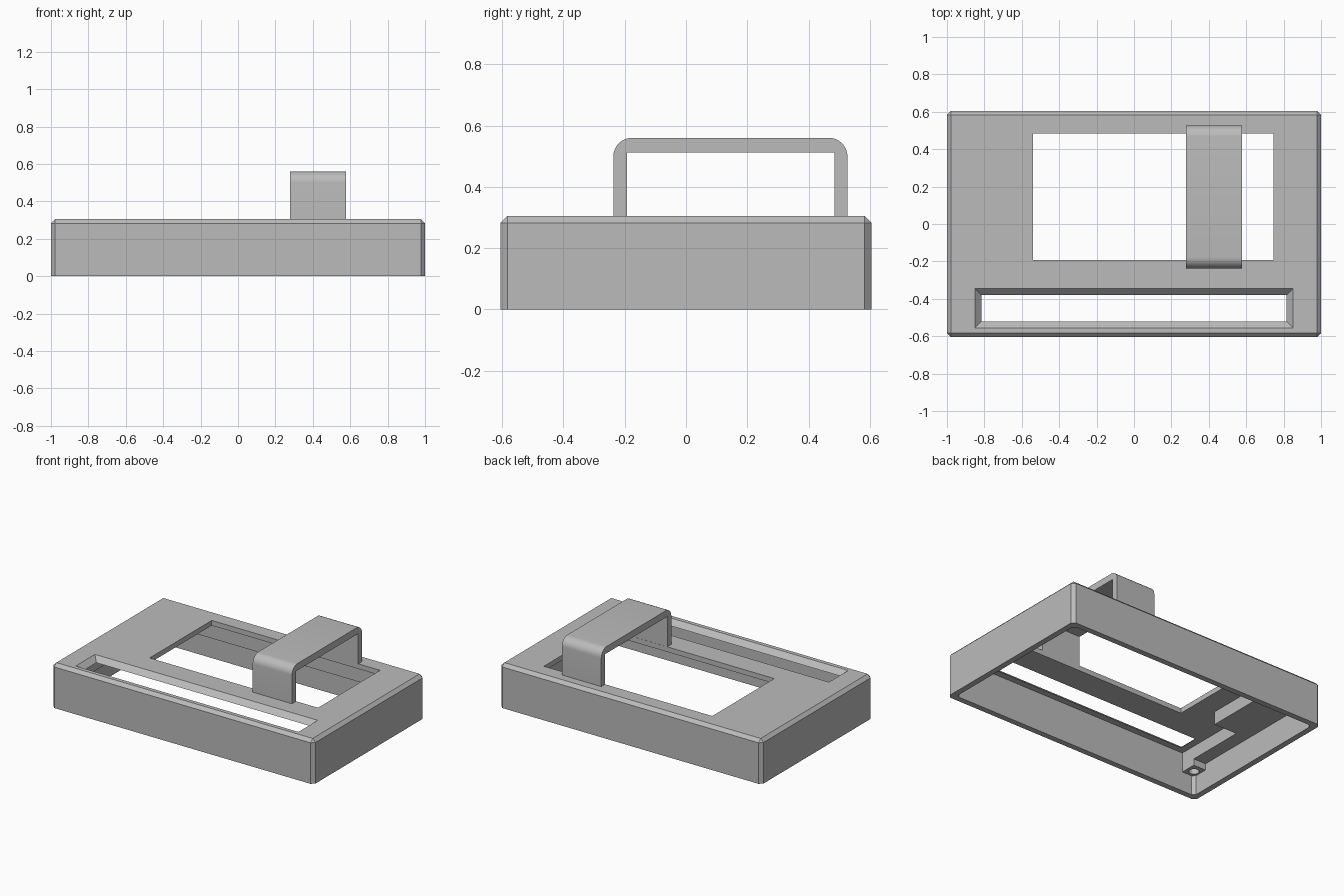
import bpy
import bmesh
import math
from mathutils import Vector

if "Cube" in bpy.data.objects:
    bpy.data.objects.remove(bpy.data.objects["Cube"], do_unlink=True)

# Single plain grey plastic
grey = bpy.data.materials.new("grey_plastic")
grey.use_nodes = True
colour = (0.5, 0.5, 0.5, 1)
grey.diffuse_color = colour
grey.node_tree.nodes["Principled BSDF"].inputs["Base Color"].default_value = colour

WALL, TOP, PLATE = 0.04, 0.305, 0.035
HALF_X, HALF_Y = 1.0, 0.605
CEILING = TOP - PLATE
IN_X, IN_Y = HALF_X - WALL, HALF_Y - WALL


def finish(name, bm):
    bmesh.ops.recalc_face_normals(bm, faces=bm.faces)
    mesh = bpy.data.meshes.new(name)
    bm.to_mesh(mesh)
    bm.free()
    mesh.materials.append(grey)
    obj = bpy.data.objects.new(name, mesh)
    bpy.context.collection.objects.link(obj)
    return obj


def box(name, x, y, z, chamfer=0, top_chamfer=False, flare=0):
    """Box from (low, high) ranges; flare widens the top all round."""
    bm = bmesh.new()
    bmesh.ops.create_cube(bm, size=1)
    for v in bm.verts:
        spread = flare if v.co.z > 0 else 0
        v.co = Vector((
            x[0] - spread if v.co.x < 0 else x[1] + spread,
            y[0] - spread if v.co.y < 0 else y[1] + spread,
            z[0] if v.co.z < 0 else z[1]))
    if chamfer:
        edges = []
        for e in bm.edges:
            a, b = e.verts
            upright = abs(a.co.z - b.co.z) > 0.01
            on_top = min(a.co.z, b.co.z) > z[1] - 0.01
            if upright or (on_top and top_chamfer):
                edges.append(e)
        bmesh.ops.bevel(bm, geom=edges, offset=chamfer, segments=1,
                        affect='EDGES', profile=0.5)
    return finish(name, bm)


def cylinder(name, x, y, z, radius):
    bm = bmesh.new()
    bmesh.ops.create_cone(bm, cap_ends=True, segments=24, radius1=radius,
                          radius2=radius, depth=z[1] - z[0])
    bmesh.ops.translate(bm, verts=bm.verts, vec=(x, y, sum(z) / 2))
    return finish(name, bm)


def cut(target, cutter):
    cutter.hide_render = True
    mod = target.modifiers.new("cut", 'BOOLEAN')
    mod.operation, mod.solver, mod.object = 'DIFFERENCE', 'EXACT', cutter
    bpy.context.view_layer.objects.active = target
    bpy.ops.object.modifier_apply(modifier=mod.name)
    bpy.data.objects.remove(cutter, do_unlink=True)


# Housing: chamfered shell, open underneath
housing = box("housing", (-HALF_X, HALF_X), (-HALF_Y, HALF_Y), (0, TOP),
              chamfer=0.022, top_chamfer=True)
cut(housing, box("cavity", (-IN_X, IN_X), (-IN_Y, IN_Y), (-0.1, CEILING), chamfer=0.02))
cut(housing, box("window_cutter", (-0.54, 0.745), (-0.192, 0.485), (0.2, 0.4)))

# Long slot with sloping sides, extended past both plate faces
over = 0.01
cut(housing, box("slot_cutter", (-0.815 + over, 0.815 - over),
                 (-0.52 + over, -0.38 - over), (CEILING - over, TOP + over),
                 flare=PLATE + 2 * over))

# Handle: bent strap standing on the window edges
front, back, crown, bend = -0.237, 0.527, 0.56, 0.06
profile = [(front, TOP - 0.005)]
for centre, start in ((front + bend, math.pi), (back - bend, math.pi / 2)):
    for i in range(9):
        a = start - i * math.pi / 16
        profile.append((centre + bend * math.cos(a), crown - bend + bend * math.sin(a)))
profile += [(back, TOP - 0.005), (0.484, TOP - 0.005), (0.484, 0.513),
            (-0.193, 0.513), (-0.193, TOP - 0.005)]
bm = bmesh.new()
side = bm.faces.new([bm.verts.new((0.278, y, z)) for y, z in profile])
grown = bmesh.ops.extrude_face_region(bm, geom=[side])["geom"]
bmesh.ops.translate(bm, vec=(0.3, 0, 0),
                    verts=[g for g in grown if isinstance(g, bmesh.types.BMVert)])
handle = finish("handle", bm)
bpy.ops.object.select_all(action='DESELECT')
handle.select_set(True)
bpy.context.view_layer.objects.active = handle
bpy.ops.object.shade_smooth_by_angle(angle=math.radians(30))


def span(sign, near, far):
    return tuple(sorted((sign * near, sign * far)))


# Screw bosses in the corners and ribs along the side walls
for sx, side_name in ((-1, "right"), (1, "left")):
    for sy, end_name in ((-1, "front"), (1, "back")):
        boss = box(f"{end_name}_{side_name}_boss", span(sx, 0.865, IN_X),
                   span(sy, 0.455, IN_Y), (0.135, CEILING))
        cut(boss, cylinder("screw_cutter", sx * 0.917, sy * 0.515, (0.1, 0.22), 0.032))
    box(f"{side_name}_rib", span(sx, 0.865, IN_X), (-0.455, -0.046), (0.18, CEILING))

# Thick mounting pad under the plate, and the rear rib
box("mounting_pad", (-IN_X, -0.69), (-0.046, 0.455), (0.18, CEILING))
box("rear_rib", (-0.865, 0.865), (0.54, IN_Y), (0.15, CEILING))
